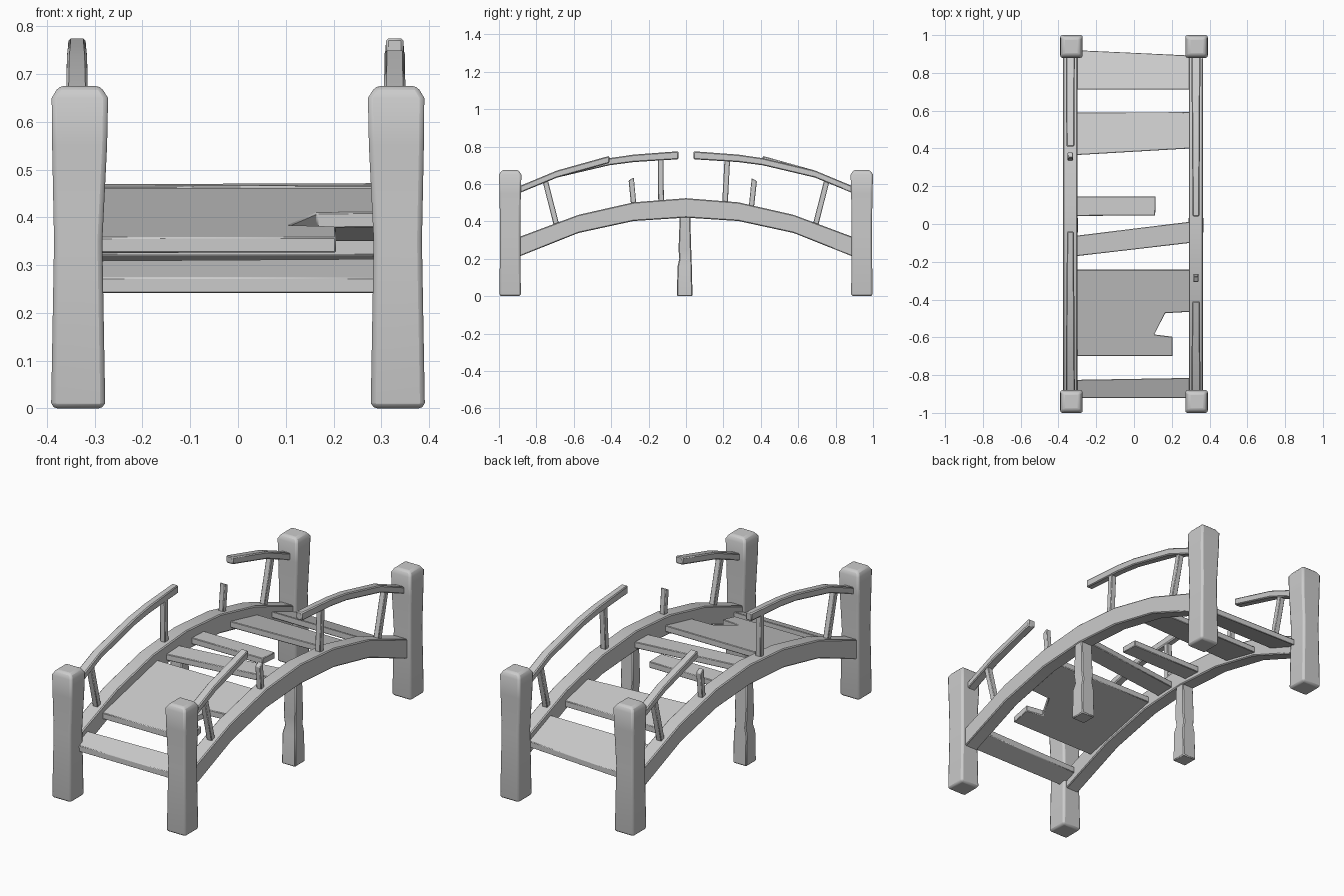
import bpy, bmesh
from mathutils import Vector

if "Cube" in bpy.data.objects:
    bpy.data.objects.remove(bpy.data.objects["Cube"])


def finish(name, bm, bevel, segments=1):
    bmesh.ops.recalc_face_normals(bm, faces=bm.faces)
    mesh = bpy.data.meshes.new(name)
    bm.to_mesh(mesh)
    bm.free()
    ob = bpy.data.objects.new(name, mesh)
    bpy.context.collection.objects.link(ob)
    mod = ob.modifiers.new("worn_edges", 'BEVEL')
    mod.width = bevel
    mod.segments = segments
    mod.limit_method = 'ANGLE'
    mod.angle_limit = 0.7
    bpy.context.view_layer.objects.active = ob
    ob.select_set(True)
    bpy.ops.object.shade_smooth_by_angle(angle=0.6)
    ob.select_set(False)
    return ob


def loft(name, rings, bevel=0.004, segments=1):
    """Skin a chain of equal-length rings and cap both ends."""
    bm = bmesh.new()
    vs = [[bm.verts.new(p) for p in r] for r in rings]
    n = len(rings[0])
    for a, b in zip(vs, vs[1:]):
        for i in range(n):
            j = (i + 1) % n
            bm.faces.new((a[i], a[j], b[j], b[i]))
    bm.faces.new(vs[0][::-1])
    bm.faces.new(vs[-1])
    return finish(name, bm, bevel, segments)


def flat_ring(x0, x1, y0, y1, z):
    return [(x0, y0, z), (x1, y0, z), (x1, y1, z), (x0, y1, z)]


def arch_ring(x0, x1, y, z0, z1):
    return [(x0, y, z0), (x1, y, z0), (x1, y, z1), (x0, y, z1)]


def lerp_table(table, v):
    for (a, p), (b, q) in zip(table, table[1:]):
        if v <= b:
            return p + (q - p) * (v - a) / (b - a)
    return table[-1][1]


def deck_z(y):
    return lerp_table([(0, 0.472), (0.24, 0.462), (0.70, 0.358), (0.95, 0.262)], abs(y))


def plank(name, outline, thick=0.033):
    bottom = [(x, y, deck_z(y) - thick) for x, y in outline]
    top = [(x, y, deck_z(y)) for x, y in outline]
    return loft(name, [bottom, top], 0.003)


def baluster(name, x, y0, z0, y1, z1, w=0.015, slant=0.0):
    a = flat_ring(x - w, x + w, y0 - w, y0 + w, z0)
    b = flat_ring(x - w, x + w, y1 - w, y1 + w, z1)
    b = [(p[0], p[1], p[2] + (slant if p[1] > y1 else -slant)) for p in b]
    return loft(name, [a, b], 0.003)


# arch profile of the side beams: y, bottom, top
BEAM = [(0.91, 0.205, 0.31), (0.575, 0.338, 0.435), (0.28, 0.402, 0.502), (0, 0.42, 0.524)]
# handrail profile: |y|, bottom, top
RAIL = [(0.93, 0.535, 0.572), (0.69, 0.634, 0.672), (0.41, 0.70, 0.738),
        (0.28, 0.717, 0.757), (0.04, 0.732, 0.775)]

for side, s in (("left", -1), ("right", 1)):
    cx = -0.337 if s < 0 else 0.328

    # side beam
    prof = [(-y, a, b) for y, a, b in BEAM] + [(y, a, b) for y, a, b in BEAM[-2::-1]]
    loft(side + "_beam", [arch_ring(cx - 0.038, cx + 0.038, *p) for p in prof], 0.005)

    # corner posts, slightly waisted with chamfered tops
    for end, e in (("front", -1), ("back", 1)):
        rings = []
        for z, inner, outer, h in ((0, 0.282, 0.388, 0.054), (0.012, 0.278, 0.391, 0.057),
                                   (0.35, 0.284, 0.385, 0.054), (0.55, 0.274, 0.389, 0.057),
                                   (0.65, 0.272, 0.390, 0.060), (0.675, 0.288, 0.375, 0.044)):
            xs = sorted((s * inner, s * outer))
            rings.append(flat_ring(*xs, e * 0.94 - h, e * 0.94 + h, z))
        loft(f"{end}_{side}_post", rings, 0.01, 2)

        # handrails: long on one diagonal, snapped short on the other
        long = (s * e > 0)
        pts = RAIL if long else RAIL[:3]
        rings = []
        for i, (y, a, b) in enumerate(pts):
            w = 0.024 - 0.0015 * i
            lift = 0.012 if (not long and i == 2) else 0
            rings.append(arch_ring(cx - w, cx + w, e * y, a + lift, b + lift))
        loft(f"{end}_{side}_handrail", rings, 0.005)

        # leaning baluster near each post
        baluster(f"{end}_{side}_leaning_baluster", cx, e * 0.69, 0.37, e * 0.752, 0.615)

    # upright baluster under the long rail, snapped stub on the other half
    if s < 0:
        baluster("left_upright_baluster", cx, -0.133, 0.49, -0.136, 0.735)
        baluster("left_broken_baluster", cx, 0.348, 0.46, 0.365, 0.623, 0.014, -0.008)
    else:
        baluster("right_upright_baluster", cx, 0.208, 0.49, 0.221, 0.735)
        baluster("right_broken_baluster", cx, -0.278, 0.47, -0.293, 0.627, 0.014, 0.008)

    # middle support leg
    loft(side + "_middle_leg", [flat_ring(cx - h, cx + h, y0, y1, z) for z, h, y0, y1 in (
        (0, 0.040, -0.049, 0.035), (0.16, 0.039, -0.045, 0.031),
        (0.20, 0.031, -0.036, 0.030), (0.25, 0.036, -0.040, 0.028),
        (0.44, 0.034, -0.033, 0.022))], 0.005)

# deck planks, back to front
L, R = -0.305, 0.297
plank("back_plank", [(L, 0.712), (R, 0.712), (R, 0.892), (L, 0.92)])
plank("second_plank", [(L, 0.365), (R, 0.40), (R, 0.592), (L, 0.59)])
plank("snapped_middle_plank", [(L, 0.043), (0.112, 0.045), (0.115, 0.145), (L, 0.145)])
plank("skewed_middle_plank", [(L, -0.17), (R, -0.10), (R, 0.012), (L, -0.062)])
plank("wide_broken_deck", [(L, -0.70), (0.205, -0.698), (0.205, -0.597), (0.107, -0.585),
                           (0.165, -0.472), (R, -0.465), (R, -0.242), (L, -0.242)])
plank("front_plank", [(L, -0.92), (R, -0.92), (R, -0.815), (L, -0.825)])
